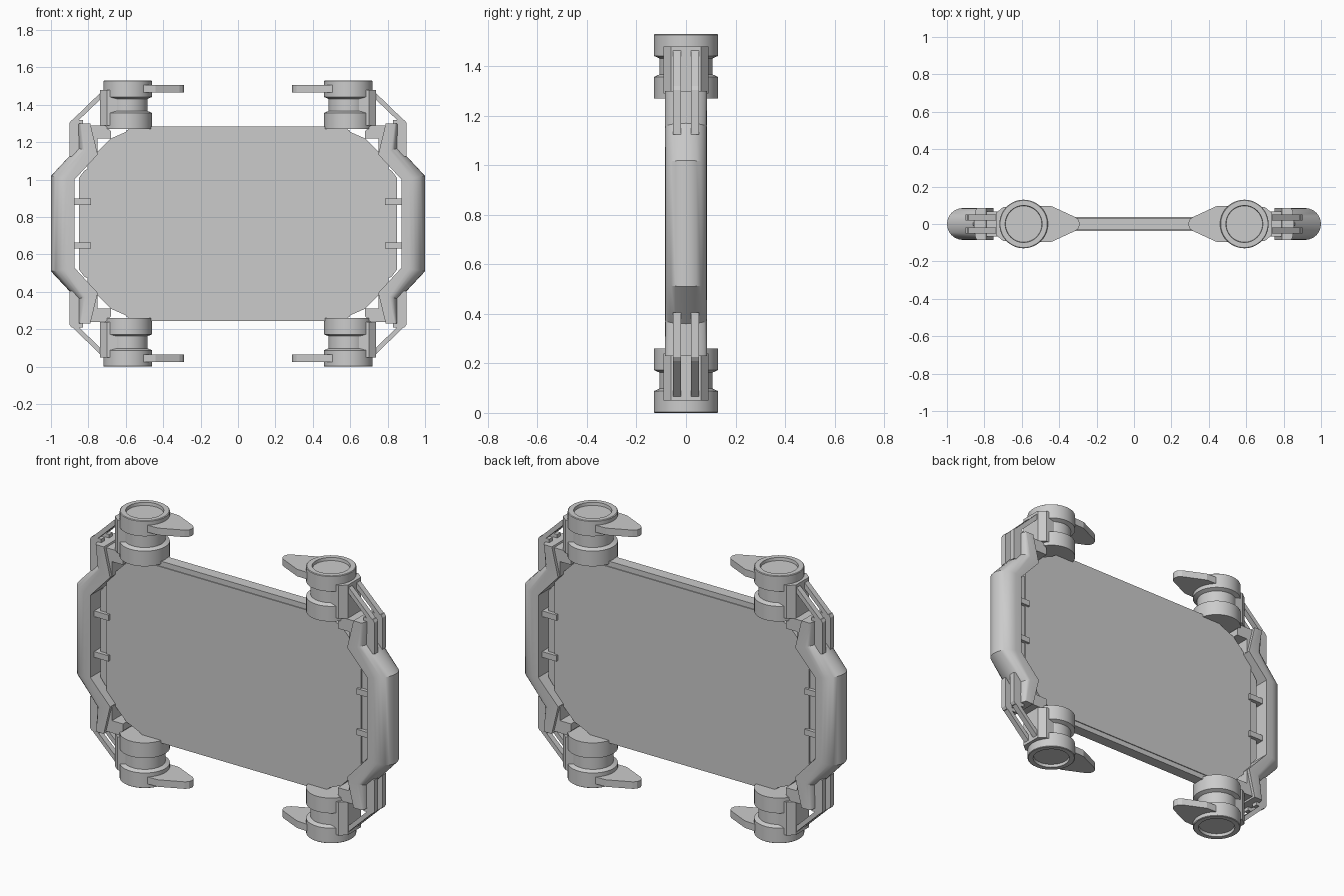
import bpy, bmesh, math

if "Cube" in bpy.data.objects:
    bpy.data.objects.remove(bpy.data.objects["Cube"])

CZ = 0.765  # mid height; all parts are modelled relative to it


def finish(name, bm, axes="XZ", smooth=False):
    bmesh.ops.recalc_face_normals(bm, faces=bm.faces)
    me = bpy.data.meshes.new(name)
    bm.to_mesh(me)
    bm.free()
    ob = bpy.data.objects.new(name, me)
    ob.location.z = CZ
    bpy.context.collection.objects.link(ob)
    if smooth:
        bpy.ops.object.select_all(action='DESELECT')
        ob.select_set(True)
        bpy.context.view_layer.objects.active = ob
        bpy.ops.object.shade_smooth_by_angle(angle=math.radians(32))
    if axes:
        m = ob.modifiers.new("mirror", 'MIRROR')
        m.use_axis = ["X" in axes, False, "Z" in axes]
        m.use_mirror_merge = False
    return ob


def loft(bm, rings):
    """Closed solid through equal-length rings of points."""
    vs = [[bm.verts.new(p) for p in r] for r in rings]
    n = len(vs[0])
    for a, b in zip(vs, vs[1:]):
        for i in range(n):
            j = (i + 1) % n
            bm.faces.new((a[i], a[j], b[j], b[i]))
    bm.faces.new(vs[0])
    bm.faces.new(vs[-1])


def slab_xz(bm, pts, y0, y1):
    loft(bm, [[(x, y, z) for x, z in pts] for y in (y0, y1)])


def rect(x0, x1, z0, z1):
    return [(x0, z0), (x1, z0), (x1, z1), (x0, z1)]


def four(pts):
    """Mirror a first-quadrant chain into a full outline."""
    h = pts + [(x, -z) for x, z in reversed(pts)]
    return h + [(-x, z) for x, z in reversed(h)]


# Main panel with its top/bottom and side rims
bm = bmesh.new()
slab_xz(bm, four([(0.60, 0.49), (0.68, 0.455), (0.805, 0.33)]), -0.037, 0.037)
finish("panel", bm, "")
bm = bmesh.new()
slab_xz(bm, [(-0.60, 0.48), (-0.60, 0.495), (-0.56, 0.52), (0.56, 0.52), (0.60, 0.495), (0.60, 0.48)], -0.032, 0.032)
finish("panel_edge_rim", bm, "Z")
bm = bmesh.new()
slab_xz(bm, [(-0.79, -0.30), (-0.82, -0.285), (-0.85, -0.245), (-0.85, 0.245), (-0.82, 0.285), (-0.79, 0.30)], -0.03, 0.03)
finish("panel_side_rim", bm, "X")

# Side handles: D-shaped section, flat on the inside
# stations: outer x,z, inner x,z, rounded share of the depth
half = [(-0.855, 0.535, -0.79, 0.535, 0.25),
        (-0.86, 0.405, -0.75, 0.37, 0.45),
        (-1.0, 0.255, -0.875, 0.235, 0.68)]
stations = half + [(a, -b, c, -d, e) for a, b, c, d, e in reversed(half)]
rings = []
for ox, oz, ix, iz, r in stations:
    prof = [(0, -0.085)]
    for k in range(13):
        a = -math.pi / 2 + math.pi * k / 12
        prof.append((1 - r + r * math.cos(a), 0.085 * math.sin(a)))
    prof.append((0, 0.085))
    rings.append([(ix + (ox - ix) * t, y, iz + (oz - iz) * t) for t, y in prof])
bm = bmesh.new()
loft(bm, rings)
finish("side_handle", bm, "X", True)

# Corner brackets joining handle and panel
bm = bmesh.new()
slab_xz(bm, [(-0.83, 0.525), (-0.71, 0.525), (-0.68, 0.495), (-0.68, 0.455),
             (-0.75, 0.455), (-0.75, 0.375), (-0.83, 0.375)], -0.068, 0.068)
finish("corner_bracket", bm)

# Fins on the handle ends, with diagonal struts to the drums
for s in (-1, 1):
    y0, y1 = sorted((s * 0.02, s * 0.052))
    bm = bmesh.new()
    slab_xz(bm, [(-0.83, 0.555), (-0.89, 0.555), (-0.90, 0.54), (-0.90, 0.36), (-0.83, 0.36)], y0, y1)
    finish("handle_fin", bm)
    bm = bmesh.new()
    slab_xz(bm, [(-0.885, 0.555), (-0.73, 0.705), (-0.73, 0.67), (-0.85, 0.555)], y0, y1)
    finish("diagonal_strut", bm)

# Clips between handle and panel
bm = bmesh.new()
slab_xz(bm, rect(-0.885, -0.785, 0.1, 0.133), -0.05, 0.05)
finish("side_clip", bm)

# Corner drums: lathed profile with a neck and a recessed end
prof = [(0.105, 0.505), (0.13, 0.505), (0.13, 0.592), (0.107, 0.602), (0.107, 0.667),
        (0.13, 0.677), (0.13, 0.762), (0.126, 0.765), (0.099, 0.765), (0.097, 0.748)]
N = 48
rings = [[(-0.59 + r * math.cos(2 * math.pi * k / N), r * math.sin(2 * math.pi * k / N), z)
          for k in range(N)] for r, z in prof]
bm = bmesh.new()
loft(bm, rings)
finish("corner_drum", bm, "XZ", True)

# Block on the outer side of each drum
block = [(-0.60, -0.09), (-0.70, -0.09), (-0.737, -0.06), (-0.737, 0.06), (-0.70, 0.09), (-0.60, 0.09)]
bm = bmesh.new()
loft(bm, [[(x, y, z) for x, y in block] for z in (0.525, 0.715)])
finish("drum_block", bm)

# Tapered lever blades pointing inward
blade = [(-0.56, -0.1), (-0.44, -0.095), (-0.312, -0.036), (-0.296, -0.022), (-0.29, 0),
         (-0.296, 0.022), (-0.312, 0.036), (-0.44, 0.095), (-0.56, 0.1)]
bm = bmesh.new()
loft(bm, [[(x, y, z) for x, y in blade] for z in (0.70, 0.74)])
finish("lever_blade", bm)
